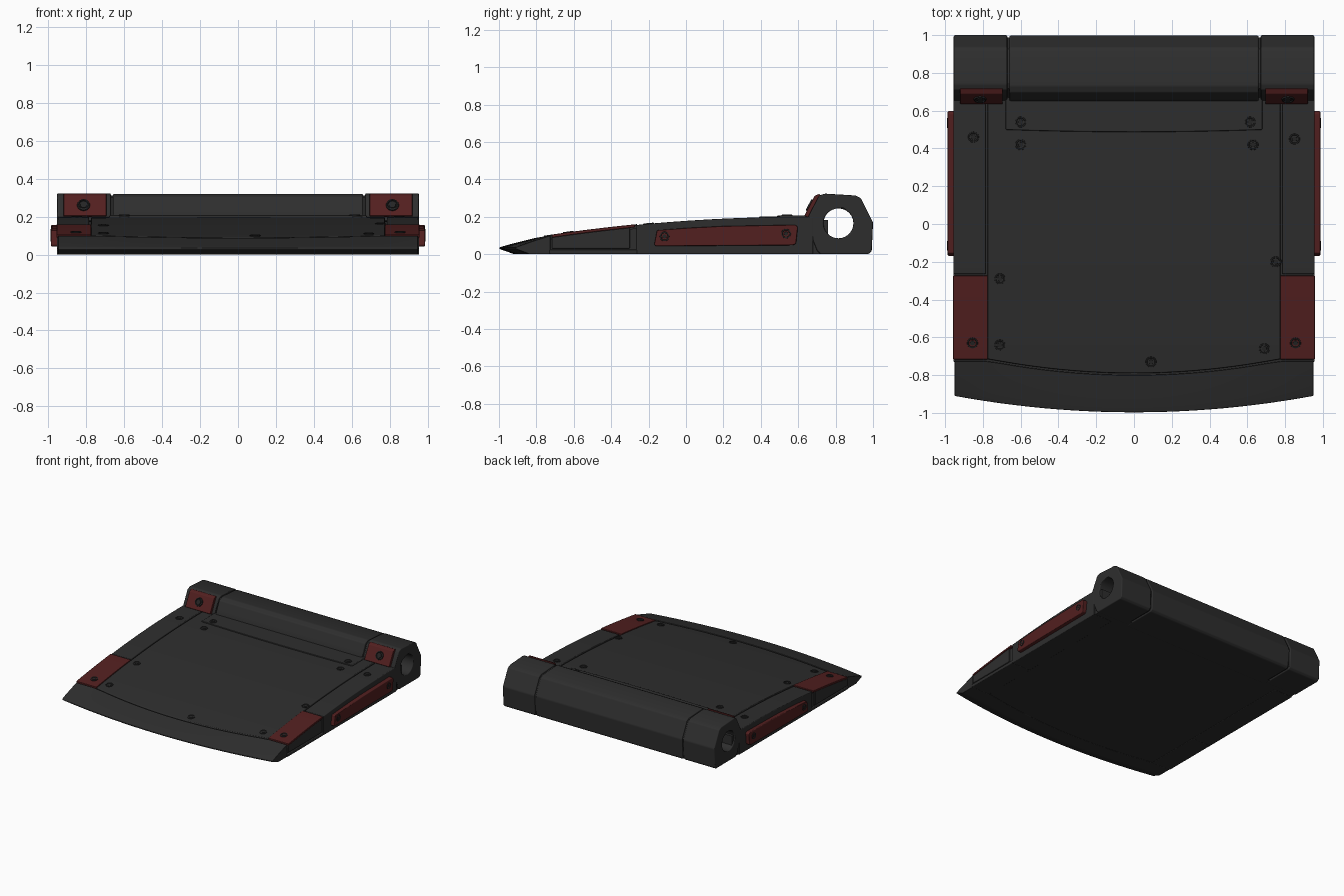
import bpy, bmesh, math
from mathutils import Vector

if "Cube" in bpy.data.objects:
    bpy.data.objects.remove(bpy.data.objects["Cube"])


def material(name, rgb):
    m = bpy.data.materials.new(name)
    m.diffuse_color = (*rgb, 1)
    m.use_nodes = True
    m.node_tree.nodes["Principled BSDF"].inputs["Base Color"].default_value = m.diffuse_color
    return m


DARK = material("charcoal", (0.027, 0.027, 0.027))
BOLT = material("bolt black", (0.018, 0.018, 0.018))
RED = material("dark red", (0.085, 0.014, 0.014))


def finish(name, bm, mat, bevel=0.006):
    bmesh.ops.remove_doubles(bm, verts=bm.verts, dist=1e-5)
    bmesh.ops.recalc_face_normals(bm, faces=bm.faces)
    me = bpy.data.meshes.new(name)
    bm.to_mesh(me)
    bm.free()
    me.materials.clear()
    me.materials.append(mat)
    for p in me.polygons:
        p.use_smooth = True
    me.set_sharp_from_angle(angle=math.radians(25))
    ob = bpy.data.objects.new(name, me)
    bpy.context.collection.objects.link(ob)
    if bevel:
        b = ob.modifiers.new("edge", 'BEVEL')
        b.width, b.segments, b.limit_method = bevel, 2, 'ANGLE'
        b.angle_limit = math.radians(25)
        b.harden_normals = True
    return ob


def ztop(y):
    """Height of the curved deck."""
    return 0.2 - 0.145 * (max(0, 0.63 - y) / 1.63) ** 2


def plate(name, mat, x0, x1, front, back, top, bot, nx=1, ny=12, bevel=0.006):
    """Solid slab between two x values, with shaped ends, top and bottom."""
    bm = bmesh.new()
    layers = []
    for fz in (bot, top):
        g = []
        for i in range(nx + 1):
            x = x0 + (x1 - x0) * i / nx
            col = []
            for j in range(ny + 1):
                t = j / ny
                y = front(x) * (1 - t) + back(x) * t
                col.append(bm.verts.new((x, y, fz(x, y, t))))
            g.append(col)
        for i in range(nx):
            for j in range(ny):
                bm.faces.new((g[i][j], g[i + 1][j], g[i + 1][j + 1], g[i][j + 1]))
        layers.append(g)
    rim = ([(i, 0) for i in range(nx)] + [(nx, j) for j in range(ny)] +
           [(i, ny) for i in range(nx, 0, -1)] + [(0, j) for j in range(ny, 0, -1)])
    lo, hi = layers
    for (a, b), (c, d) in zip(rim, rim[1:] + rim[:1]):
        bm.faces.new((lo[a][b], lo[c][d], hi[c][d], hi[a][b]))
    return finish(name, bm, mat, bevel)


def const(v):
    return lambda *a: v


def deck(off=0.0):
    return lambda x, y, t: ztop(y) + off


def prism(name, mat, profile, x0, x1, hole=None, bevel=0.008):
    """Side profile (y, z) extruded along x, optionally with a round hole."""
    cu = bpy.data.curves.new(name, 'CURVE')
    cu.dimensions, cu.fill_mode = '2D', 'BOTH'
    cu.extrude = (x1 - x0) / 2
    loops = [profile]
    if hole:
        cy, cz, r = hole
        loops.append([(cy + r * math.cos(k * math.tau / 24), cz + r * math.sin(k * math.tau / 24))
                      for k in range(24)])
    for pts in loops:
        s = cu.splines.new('POLY')
        s.points.add(len(pts) - 1)
        for p, (y, z) in zip(s.points, pts):
            p.co = (y, z, 0, 1)
        s.use_cyclic_u = True
    tmp = bpy.data.objects.new("tmp", cu)
    bpy.context.collection.objects.link(tmp)
    me = bpy.data.meshes.new_from_object(tmp.evaluated_get(bpy.context.evaluated_depsgraph_get()))
    bm = bmesh.new()
    bm.from_mesh(me)
    bpy.data.objects.remove(tmp)
    for v in bm.verts:
        y, z, x = v.co
        v.co = (x + (x0 + x1) / 2, y, z)
    return finish(name, bm, mat, bevel)


def lip_back(x):
    return min(-0.725, -0.80 + 0.075 * (x / 0.77) ** 2)


def lip_front(x):
    return -0.997 + 0.087 * (x / 0.95) ** 2


# Hidden base that forms the floor of the panel gaps
plate("base", DARK, -0.945, 0.945, lambda x: lip_back(x) - 0.02, const(0.76),
      deck(-0.018), const(0.002), nx=20, ny=20, bevel=0)

# Curved sharp front lip
plate("front_lip", DARK, -0.95, 0.95, lip_front, lip_back,
      lambda x, y, t: 0.036 + (ztop(lip_back(x)) - 0.036) * t ** 0.9,
      lambda x, y, t: max(0, 0.028 * (1 - t / 0.4)), nx=24, ny=10, bevel=0.004)

# Large deck panel
plate("deck_panel", DARK, -0.775, 0.775, lambda x: lip_back(x) + 0.010, const(0.66),
      deck(), const(0.03), nx=20, ny=20)

# Hinge flange on the deck
plate("hinge_flange", DARK, -0.68, 0.68, lambda x: 0.487 + 0.012 * (x / 0.68) ** 2,
      const(0.70), deck(0.008), const(0.1), nx=10, ny=4)

for side, s in (("left", -1), ("right", 1)):
    a, b = sorted((s * 0.785, s * 0.956))
    # Side rail, corner block with red cover, and low sill
    plate(side + "_rail", DARK, a, b, const(-0.265), const(0.68), deck(), const(0.0), ny=14)
    plate(side + "_corner_block", DARK, a, b, const(-0.717), const(-0.30),
          deck(-0.012), const(0.03), ny=8)
    plate(side + "_sill", DARK, a, b, const(-0.73), const(-0.26), const(0.025), const(0), ny=1)
    c, d = sorted((s * 0.775, s * 0.958))
    plate(side + "_corner_cover", RED, c, d, const(-0.717), const(-0.273),
          deck(0.004), deck(-0.012), ny=8, bevel=0.004)
    # Red bar on the side
    a, b = sorted((s * 0.94, s * 0.987))
    prism(side + "_side_bar", RED, [(-0.17, 0.05), (-0.155, 0.128), (0.0, 0.14), (0.2, 0.15),
          (0.585, 0.157), (0.598, 0.145), (0.588, 0.055), (0.57, 0.048), (-0.16, 0.043)],
          a, b, bevel=0.012)

# Hinge barrel: middle, two ends and an inner core
END = [(0.72, 0), (0.975, 0), (0.993, 0.015), (1.0, 0.17), (0.935, 0.3), (0.905, 0.314),
       (0.74, 0.324), (0.71, 0.312), (0.648, 0.19), (0.645, 0.16), (0.70, 0.02)]
HOLE = (0.815, 0.165, 0.08)
MID = [(0.70, 0), (0.975, 0), (0.993, 0.015), (0.998, 0.17), (0.935, 0.298), (0.905, 0.312),
       (0.73, 0.321), (0.695, 0.305), (0.665, 0.24), (0.648, 0.2), (0.645, 0.1)]
prism("hinge_middle", DARK, MID, -0.660, 0.660, HOLE)
core = [(0.82 + (y - 0.82) * 0.93, 0.162 + (z - 0.162) * 0.93) for y, z in END]
prism("hinge_core", DARK, core, -0.94, 0.94, (0.815, 0.165, 0.082), bevel=0)
for side, s in (("left", -1), ("right", 1)):
    a, b = sorted((s * 0.671, s * 0.955))
    prism(side + "_hinge_end", DARK, END, a, b, HOLE)
    # Red pad on the sloping face of the hinge end
    a, b = sorted((s * 0.695, s * 0.92))
    prism(side + "_hinge_pad", RED,
          [(0.632, 0.205), (0.688, 0.313), (0.715, 0.323), (0.73, 0.29), (0.67, 0.19)], a, b,
          bevel=0.005)

# Recessed ring bolts
bolts = bmesh.new()


def bolt(loc, normal, r=0.031):
    n = Vector(normal).normalized()
    q = Vector((0, 0, 1)).rotation_difference(n).to_matrix().to_4x4()
    q.translation = Vector(loc)
    made = bmesh.ops.create_cone(bolts, cap_ends=True, segments=18, radius1=r, radius2=r * 0.9,
                                 depth=0.014, matrix=q)
    faces = {f for v in made["verts"] for f in v.link_faces}
    cap = max(faces, key=lambda f: f.calc_center_median().dot(n))
    for width, depth in ((0.006, 0), (0.003, -0.006), (0.005, 0), (0.001, 0.005)):
        bmesh.ops.inset_region(bolts, faces=[cap], thickness=width, depth=depth)


for x, y, lift in ((-0.85, 0.46, 0), (0.85, 0.45, 0), (-0.6, 0.54, 0.008), (0.615, 0.54, 0.008),
                   (-0.6, 0.42, 0), (0.63, 0.42, 0), (0.75, -0.2, 0), (-0.71, -0.29, 0),
                   (-0.71, -0.64, 0), (0.69, -0.66, 0), (0.09, -0.73, 0),
                   (-0.855, -0.63, 0.004), (0.855, -0.63, 0.004)):
    slope = (ztop(y + 0.01) - ztop(y - 0.01)) / 0.02
    bolt((x, y, ztop(y) + lift - 0.003), (0, -slope, 1))
for s in (-1, 1):
    bolt((s * 0.815, 0.661, 0.261), (0, -0.108, 0.056), 0.036)
    for y, z in ((-0.115, 0.095), (0.535, 0.11)):
        bolt((s * 0.983, y, z), (s, 0, 0), 0.028)
finish("bolts", bolts, BOLT, bevel=0)
